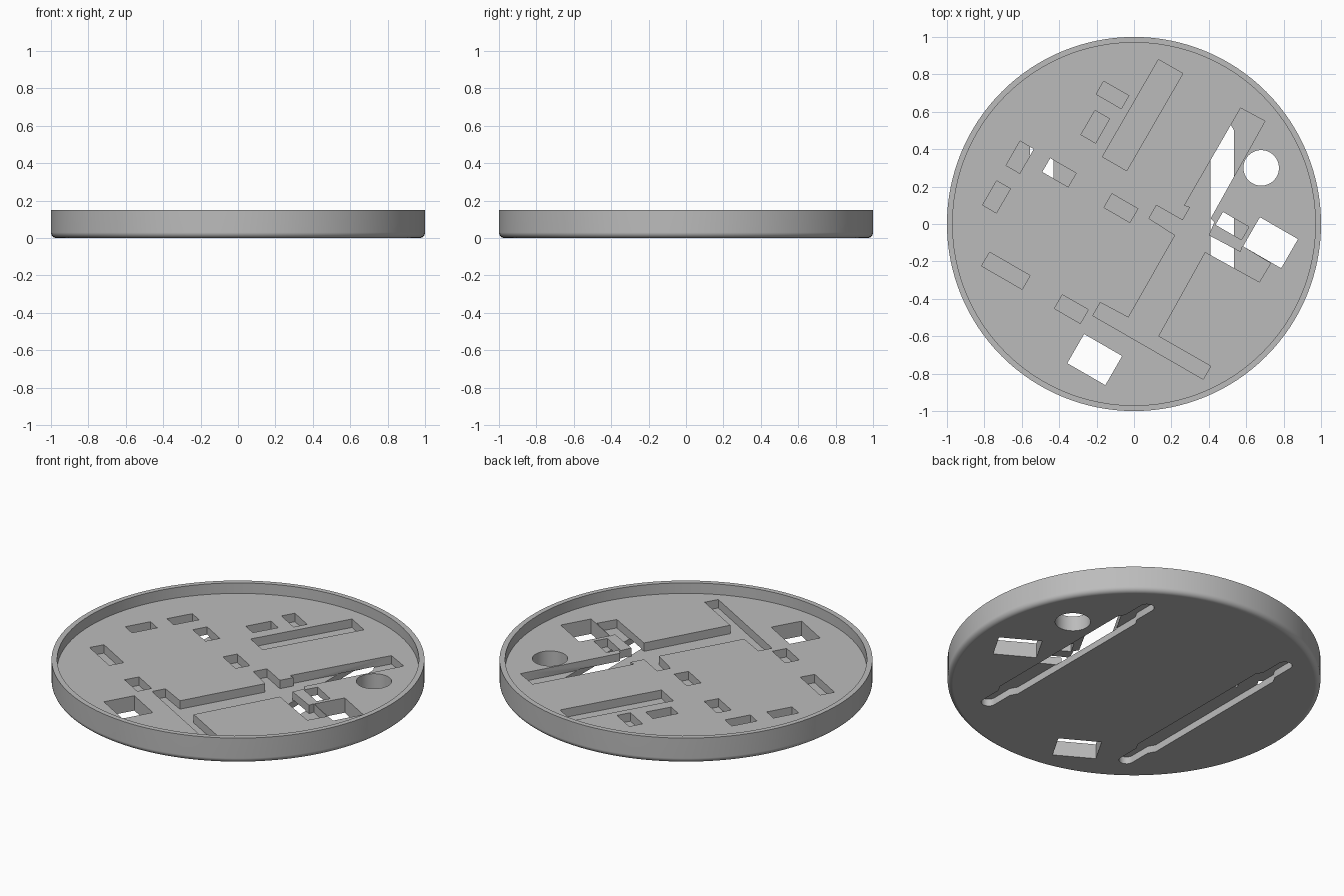
import bpy, bmesh, math
from mathutils import Vector, Matrix

cube = bpy.data.objects.get("Cube")
if cube:
    bpy.data.objects.remove(cube, do_unlink=True)

TOP, FLOOR, POCKET, GROOVE = 0.15, 0.088, 0.038, 0.042
RIM, FILLET = 0.03, 0.03
TURN = Matrix.Rotation(math.radians(-30), 2)

grey = bpy.data.materials.new("plain grey")
grey.use_nodes = True
colour = (0.5, 0.5, 0.5, 1)
grey.diffuse_color = colour
grey.node_tree.nodes["Principled BSDF"].inputs["Base Color"].default_value = colour


def finish(bm, name):
    bmesh.ops.recalc_face_normals(bm, faces=bm.faces)
    mesh = bpy.data.meshes.new(name)
    bm.to_mesh(mesh)
    bm.free()
    mesh.materials.append(grey)
    obj = bpy.data.objects.new(name, mesh)
    bpy.context.collection.objects.link(obj)
    return obj


def prism(bm, outline, low, high):
    """Extrude a flat outline between two heights."""
    face = bm.faces.new([bm.verts.new((p[0], p[1], low)) for p in outline])
    top = bmesh.ops.extrude_face_region(bm, geom=[face])["geom"]
    verts = [v for v in top if isinstance(v, bmesh.types.BMVert)]
    bmesh.ops.translate(bm, verts=verts, vec=(0, 0, high - low))


def block(x, y, wide, deep):
    """Rectangle outline turned with the whole layout."""
    corners = [(-1, -1), (1, -1), (1, 1), (-1, 1)]
    return [Vector((x, y)) + TURN @ Vector((a * wide / 2, b * deep / 2)) for a, b in corners]


def ring(x, y, radius, start=0, sweep=360, count=48):
    angles = [math.radians(start + sweep * i / count) for i in range(count + (sweep < 360))]
    return [(x + radius * math.cos(a), y + radius * math.sin(a)) for a in angles]


def groove(x, y):
    """Long slot, wider in the middle, with rounded narrow ends."""
    half, narrow, reach = 0.0625, 0.04, 0.66
    end = [(half, 0.49), (narrow, 0.53)] + ring(0, reach, narrow, 0, 180, 12) \
        + [(-narrow, 0.53), (-half, 0.49)]
    return [(x + s * a, y + s * b) for s in (1, -1) for a, b in end]


# Round tray: lathed section with a rounded lower edge and a raised rim
section = [(0, 0)]
for i in range(7):
    a = math.radians(15 * i)
    section.append((1 - FILLET + FILLET * math.sin(a), FILLET - FILLET * math.cos(a)))
section += [(1, TOP), (1 - RIM, TOP), (1 - RIM, FLOOR), (0, FLOOR)]
bm = bmesh.new()
verts = [bm.verts.new((r, 0, z)) for r, z in section]
edges = [bm.edges.new(pair) for pair in zip(verts, verts[1:])]
bmesh.ops.spin(bm, geom=verts + edges, cent=(0, 0, 0), axis=(0, 0, 1),
               angle=math.tau, steps=128, use_merge=True)
bmesh.ops.remove_doubles(bm, verts=bm.verts, dist=0.0001)
bmesh.ops.dissolve_limit(bm, angle_limit=0.001, verts=bm.verts, edges=bm.edges)
tray = finish(bm, "round_tray")

# Small pockets and the long bar pocket: centre, width, depth
pockets = [
    (0.046, 0.582, 0.15, 0.6), (-0.115, 0.69, 0.155, 0.08),
    (-0.207, 0.52, 0.09, 0.15), (-0.61, 0.357, 0.085, 0.15),
    (-0.735, 0.145, 0.085, 0.15), (-0.40, 0.275, 0.16, 0.085),
    (-0.07, 0.085, 0.16, 0.085), (-0.685, -0.25, 0.25, 0.085),
    (-0.335, -0.455, 0.16, 0.085), (0.525, -0.01, 0.16, 0.08),
]
# Branching pocket outline
branch = [
    (.57, .62), (.7, .55), (.41, .03), (.43, .01), (.4, -.06), (.57, -.15),
    (.58, -.12), (.73, -.21), (.67, -.31), (.38, -.15), (.13, -.6), (.41, -.76),
    (.37, -.83), (-.22, -.49), (-.18, -.42), (-.03, -.5), (.22, -.06), (.08, .03),
    (.12, .1), (.26, .02), (.3, .09), (.27, .1),
]
bm = bmesh.new()
for spec in pockets:
    prism(bm, block(*spec), POCKET, TOP)
prism(bm, branch, POCKET, TOP)
pocket_cutter = finish(bm, "pocket_cutter")

# Openings right through the tray
bm = bmesh.new()
for x, y in ((-0.21, -0.725), (0.73, -0.1)):
    prism(bm, block(x, y, 0.235, 0.18), -TOP, TOP)
prism(bm, ring(0.68, 0.3, 0.095), -TOP, TOP)
hole_cutter = finish(bm, "hole_cutter")

# Two long grooves in the underside
bm = bmesh.new()
for x in (0.4725, -0.4925):
    prism(bm, groove(x, 0.01), -TOP, GROOVE)
groove_cutter = finish(bm, "groove_cutter")

bpy.ops.object.select_all(action="DESELECT")
tray.select_set(True)
bpy.context.view_layer.objects.active = tray
for cutter in (pocket_cutter, hole_cutter, groove_cutter):
    cutter.hide_render = True
    cut = tray.modifiers.new(cutter.name, "BOOLEAN")
    cut.operation, cut.solver, cut.object = "DIFFERENCE", "EXACT", cutter
    bpy.ops.object.modifier_apply(modifier=cut.name)
    bpy.data.objects.remove(cutter, do_unlink=True)

# Smooth round walls, crisp pocket edges
bpy.ops.object.shade_smooth_by_angle(angle=math.radians(30))
weighted = tray.modifiers.new("even shading", "WEIGHTED_NORMAL")
weighted.keep_sharp = True
